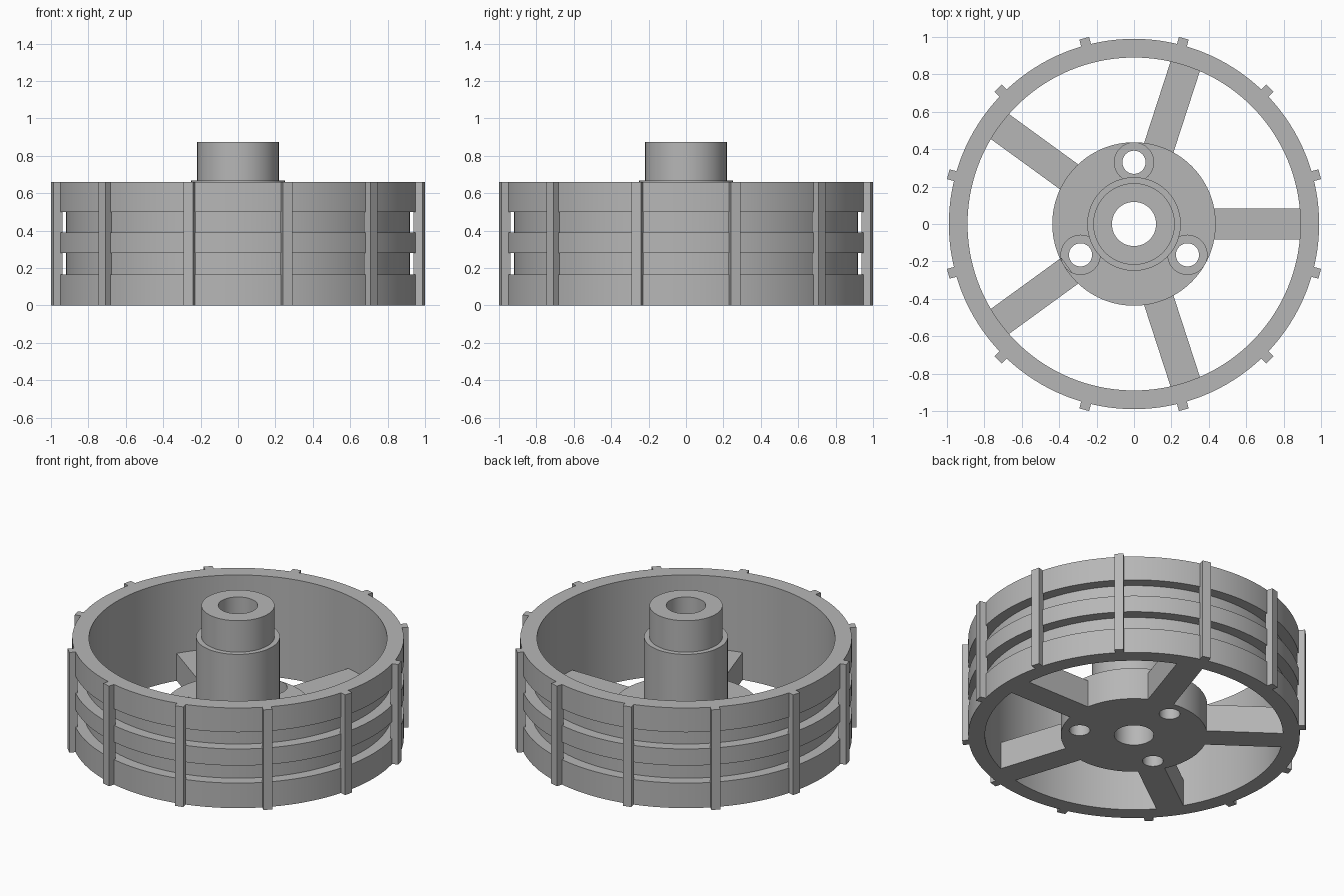
import bpy
import bmesh
from math import sin, cos, pi, radians
from mathutils import Matrix

cube = bpy.data.objects.get("Cube")
if cube:
    bpy.data.objects.remove(cube, do_unlink=True)

GREY = (0.47, 0.47, 0.47, 1)
grey = bpy.data.materials.new("wheel grey")
grey.use_nodes = True
grey.diffuse_color = GREY
grey.node_tree.nodes["Principled BSDF"].inputs["Base Color"].default_value = GREY


def finish(name, bm, smooth=True):
    bmesh.ops.recalc_face_normals(bm, faces=bm.faces)
    mesh = bpy.data.meshes.new(name)
    bm.to_mesh(mesh)
    bm.free()
    mesh.materials.append(grey)
    obj = bpy.data.objects.new(name, mesh)
    bpy.context.collection.objects.link(obj)
    bpy.ops.object.select_all(action='DESELECT')
    obj.select_set(True)
    bpy.context.view_layer.objects.active = obj
    if smooth:
        bpy.ops.object.shade_smooth_by_angle(angle=radians(30))
    return obj


def lathe(name, profile, steps=96):
    """Turn a closed (radius, height) outline about the z axis."""
    bm = bmesh.new()
    rings = []
    for i in range(steps):
        a = 2 * pi * i / steps
        rings.append([bm.verts.new((r * cos(a), r * sin(a), z)) for r, z in profile])
    n = len(profile)
    for i in range(steps):
        here, there = rings[i], rings[(i + 1) % steps]
        for j in range(n):
            k = (j + 1) % n
            bm.faces.new((here[j], there[j], there[k], here[k]))
    return finish(name, bm)


def radial_bar(name, angle, r0, r1, width, height):
    """Upright box running outward from r0 to r1 at the given angle."""
    bm = bmesh.new()
    turn = Matrix.Rotation(radians(angle), 4, 'Z')
    place = Matrix.Translation(((r0 + r1) / 2, 0, height / 2))
    size = Matrix.Diagonal((r1 - r0, width, height, 1))
    bmesh.ops.create_cube(bm, size=1, matrix=turn @ place @ size)
    return finish(name, bm, smooth=False)


def drill(target, x, y, radius, z0, z1):
    """Cut an upright round hole into the target."""
    bm = bmesh.new()
    bmesh.ops.create_cone(bm, cap_ends=True, segments=40, radius1=radius, radius2=radius,
                          depth=z1 - z0, matrix=Matrix.Translation((x, y, (z0 + z1) / 2)))
    cutter = finish("hole_cutter", bm)
    cutter.hide_render = True
    mod = target.modifiers.new("hole", 'BOOLEAN')
    mod.operation = 'DIFFERENCE'
    mod.solver = 'EXACT'
    mod.object = cutter
    bpy.ops.object.select_all(action='DESELECT')
    target.select_set(True)
    bpy.context.view_layer.objects.active = target
    bpy.ops.object.modifier_apply(modifier=mod.name)
    bpy.data.objects.remove(cutter, do_unlink=True)


HEIGHT = 0.66
INNER, GROOVE, OUTER = 0.89, 0.92, 0.99
PLATE_TOP, SPOKE_TOP = 0.21, 0.18

# Rim with two grooves round the outside
outline = [(INNER, 0), (OUTER, 0)]
for low, high in ((0.165, 0.28), (0.39, 0.5)):
    outline += [(OUTER, low), (GROOVE, low), (GROOVE, high), (OUTER, high)]
outline += [(OUTER, HEIGHT), (INNER, HEIGHT)]
lathe("rim", outline, 144)

# Tread ribs bridging the grooves
for i in range(12):
    radial_bar(f"tread_rib_{i + 1}", 15 + 30 * i, 0.979, 1.028, 0.054, HEIGHT)

# Spokes
for i in range(5):
    radial_bar(f"spoke_{i + 1}", 72 * i, 0.42, 0.9, 0.165, SPOKE_TOP)

# Hub plate with three counterbored bolt holes
plate = lathe("hub_plate", [(0.24, 0), (0.437, 0), (0.437, PLATE_TOP), (0.24, PLATE_TOP)])
for i in range(3):
    a = radians(90 + 120 * i)
    x, y = 0.33 * cos(a), 0.33 * sin(a)
    drill(plate, x, y, 0.062, -0.1, PLATE_TOP + 0.1)
    drill(plate, x, y, 0.105, 0.1, PLATE_TOP + 0.1)
bpy.ops.object.shade_smooth_by_angle(angle=radians(30))

# Stepped hub with a through bore
BORE, TIP, COLLAR = 0.118, 0.218, 0.25
lathe("hub", [(BORE, 0), (COLLAR, 0), (COLLAR, 0.668), (TIP, 0.668),
              (TIP, 0.875), (BORE, 0.875)])
